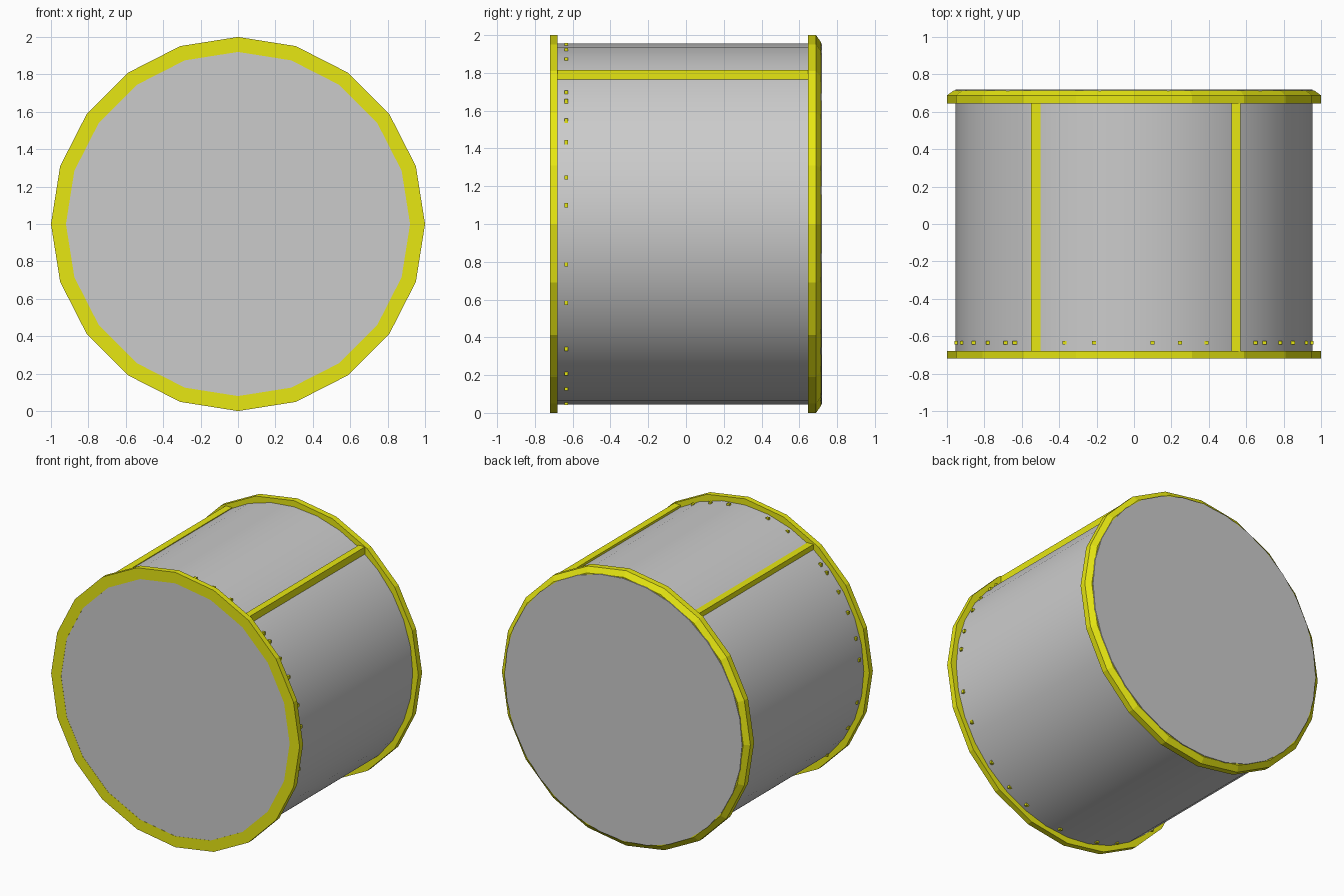
import bpy, bmesh, math

if "Cube" in bpy.data.objects:
    bpy.data.objects.remove(bpy.data.objects["Cube"])

def material(name, col):
    m = bpy.data.materials.new(name)
    m.diffuse_color = (*col, 1)
    m.use_nodes = True
    m.node_tree.nodes["Principled BSDF"].inputs["Base Color"].default_value = m.diffuse_color
    return m

YELLOW = material("yellow", (0.8, 0.8, 0.006))
GREY = material("grey", (0.6, 0.6, 0.6))

def finish(name, bm, mat):
    bmesh.ops.recalc_face_normals(bm, faces=bm.faces)
    me = bpy.data.meshes.new(name)
    bm.to_mesh(me)
    bm.free()
    me.materials.append(mat)
    ob = bpy.data.objects.new(name, me)
    bpy.context.collection.objects.link(ob)
    return ob

def lathe(name, profile, sides, mat, closed):
    """Spin a (radius, y) profile about the drum axis; open profiles get end caps."""
    bm = bmesh.new()
    loops = []
    for r, y in profile:
        loops.append([bm.verts.new((r * math.cos(2 * math.pi * i / sides), y,
                                    1 + r * math.sin(2 * math.pi * i / sides)))
                      for i in range(sides)])
    n = len(loops)
    for k in range(n if closed else n - 1):
        a, b = loops[k], loops[(k + 1) % n]
        for i in range(sides):
            j = (i + 1) % sides
            bm.faces.new((a[i], a[j], b[j], b[i]))
    if not closed:
        bm.faces.new(loops[0])
        bm.faces.new(loops[-1])
    return finish(name, bm, mat)

def add_box(bm, x, y, z, sx, sy, sz):
    vs = bmesh.ops.create_cube(bm, size=1)["verts"]
    for v in vs:
        v.co = (x + v.co.x * sx, y + v.co.y * sy, z + v.co.z * sz)
    return vs

# Smooth drum body with flat ends
body = lathe("drum_body", [(0.955, -0.719), (0.955, 0.72)], 32, GREY, False)
bpy.context.view_layer.objects.active = body
body.select_set(True)
bpy.ops.object.shade_smooth_by_angle(angle=math.radians(30))

# Twenty-sided end rings, the back one chamfered
lathe("front_ring", [(0.92, -0.72), (1, -0.72), (1, -0.68), (0.92, -0.68)], 20, YELLOW, True)
lathe("back_ring", [(0.92, 0.645), (1, 0.645), (1, 0.688), (0.962, 0.715), (0.92, 0.715)],
      20, YELLOW, True)

# Two lengthwise rails on the upper shoulders
for side, x in (("left", -0.525), ("right", 0.545)):
    bm = bmesh.new()
    add_box(bm, x, -0.02, 1.79, 0.05, 1.34, 0.052)
    finish(side + "_rail", bm, YELLOW)

# Small rivets around the front end
bm = bmesh.new()
angles = [6, 15, 27, 35, 43, 47, 66, 75, 84, 103, 113, 132, 136, 145, 154, 165, 174]
for a in angles + [-13, -26, -44, -56, -66, -84, -103, -114, -136, -154, -167]:
    t = math.radians(a)
    r = 0.953
    add_box(bm, r * math.cos(t), -0.635, 1 + r * math.sin(t), 0.022, 0.018, 0.022)
finish("rivets", bm, YELLOW)
